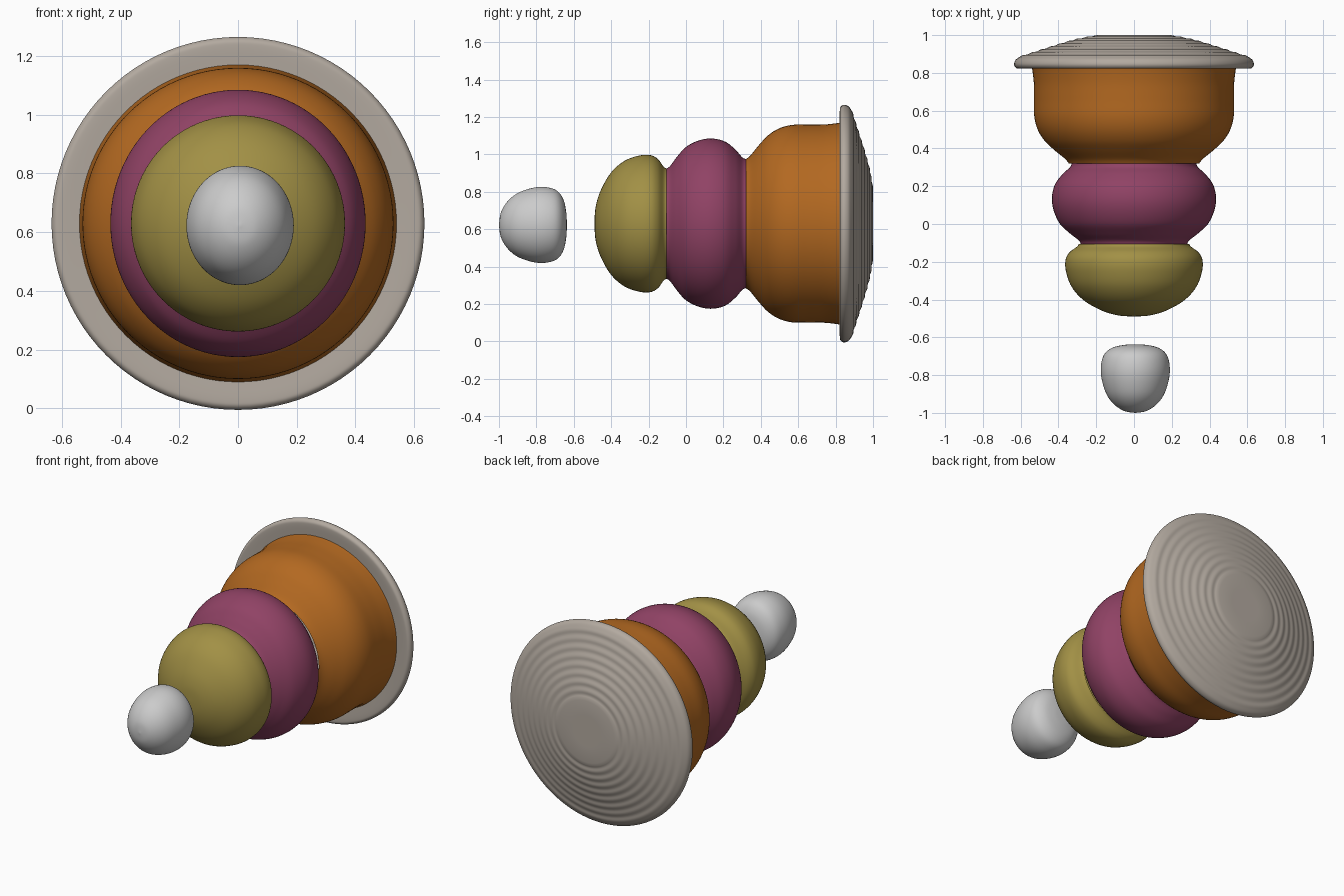
import bpy, bmesh, math

if "Cube" in bpy.data.objects:
    bpy.data.objects.remove(bpy.data.objects["Cube"])

CENTRE_Z = 0.63
SIDES = 96


def smooth_profile(pts, steps=6):
    """Catmull-Rom curve through (y, radius) points."""
    p = [pts[0]] + pts + [pts[-1]]
    out = []
    for i in range(1, len(p) - 2):
        a, b, c, d = p[i - 1:i + 3]
        for s in range(steps):
            t = s / steps
            out.append(tuple(0.5 * (2 * b[k] + (c[k] - a[k]) * t
                       + (2 * a[k] - 5 * b[k] + 4 * c[k] - d[k]) * t * t
                       + (3 * b[k] - a[k] - 3 * c[k] + d[k]) * t ** 3)
                       for k in (0, 1)))
    return out + [pts[-1]]


def lathe(name, profile, colour, width=1.0, x=0.0, z=CENTRE_Z):
    """Turn a (y, radius) profile around the y axis; width scales x."""
    bm = bmesh.new()
    rings = []
    for y, r in profile:
        r = max(r, 0)
        rings.append([bm.verts.new((x + r * width * math.cos(2 * math.pi * i / SIDES), y,
                                    z + r * math.sin(2 * math.pi * i / SIDES)))
                      for i in range(SIDES)])
    for a, b in zip(rings, rings[1:]):
        for i in range(SIDES):
            j = (i + 1) % SIDES
            bm.faces.new((a[i], a[j], b[j], b[i]))
    bmesh.ops.remove_doubles(bm, verts=bm.verts, dist=1e-5)
    bmesh.ops.recalc_face_normals(bm, faces=bm.faces)
    # open shells: make sure the sides point outward
    test = max(bm.faces, key=lambda f: f.calc_center_median().x)
    if test.normal.x < 0:
        bmesh.ops.reverse_faces(bm, faces=bm.faces)
    mesh = bpy.data.meshes.new(name)
    bm.to_mesh(mesh)
    bm.free()
    mesh.shade_smooth()
    mat = bpy.data.materials.new(name + "_colour")
    mat.diffuse_color = (*colour, 1)
    mat.use_nodes = True
    mat.node_tree.nodes["Principled BSDF"].inputs["Base Color"].default_value = mat.diffuse_color
    mesh.materials.append(mat)
    obj = bpy.data.objects.new(name, mesh)
    bpy.context.collection.objects.link(obj)
    return obj


# Detached ball in front, rounder at the front and flatter behind
ball = [(-1.0, 0), (-0.99, 0.065), (-0.955, 0.125), (-0.9, 0.17), (-0.82, 0.198),
        (-0.75, 0.202), (-0.69, 0.183), (-0.655, 0.135), (-0.64, 0.065), (-0.637, 0)]
lathe("front_ball", smooth_profile(ball), (0.55, 0.55, 0.55), 0.9, 0.007, 0.623)

# Yellow dome
yellow = [(-0.49, 0), (-0.483, 0.09), (-0.455, 0.18), (-0.4, 0.274), (-0.33, 0.335),
          (-0.25, 0.364), (-0.19, 0.366), (-0.15, 0.345), (-0.12, 0.305), (-0.105, 0.295)]
lathe("yellow_dome", smooth_profile(yellow), (0.36, 0.28, 0.06), 0.99)

# Purple ring, joined to its neighbours at the necks
purple = [(-0.105, 0.295), (-0.085, 0.308), (-0.05, 0.355), (0.0, 0.41), (0.07, 0.445),
          (0.14, 0.455), (0.21, 0.438), (0.265, 0.395), (0.3, 0.355), (0.32, 0.345)]
lathe("purple_ring", smooth_profile(purple), (0.28, 0.055, 0.13), 0.955)

# Orange bell
orange = [(0.32, 0.345), (0.345, 0.365), (0.39, 0.42), (0.44, 0.473), (0.5, 0.51),
          (0.57, 0.528), (0.66, 0.529), (0.74, 0.53), (0.8, 0.536), (0.825, 0.54)]
lathe("orange_bell", smooth_profile(orange), (0.45, 0.14, 0.015))

# Base plate: rounded rim, then a shallow rippled cone to a flat centre
rim = [(0.825, 0.54), (0.822, 0.6), (0.826, 0.624), (0.845, 0.635), (0.87, 0.626), (0.888, 0.6)]
base = smooth_profile(rim)
cone = smooth_profile([(0.888, 0.6), (0.92, 0.5), (0.952, 0.4), (0.98, 0.3),
                       (0.996, 0.215)], 14)
base += [(y + 0.002 * math.sin((0.6 - r) / 0.385 * 2 * math.pi * 8), r) for y, r in cone[1:]]
base += [(1.0, 0.195), (1.0, 0.1), (1.0, 0)]
lathe("base_plate", base, (0.45, 0.4, 0.35))
